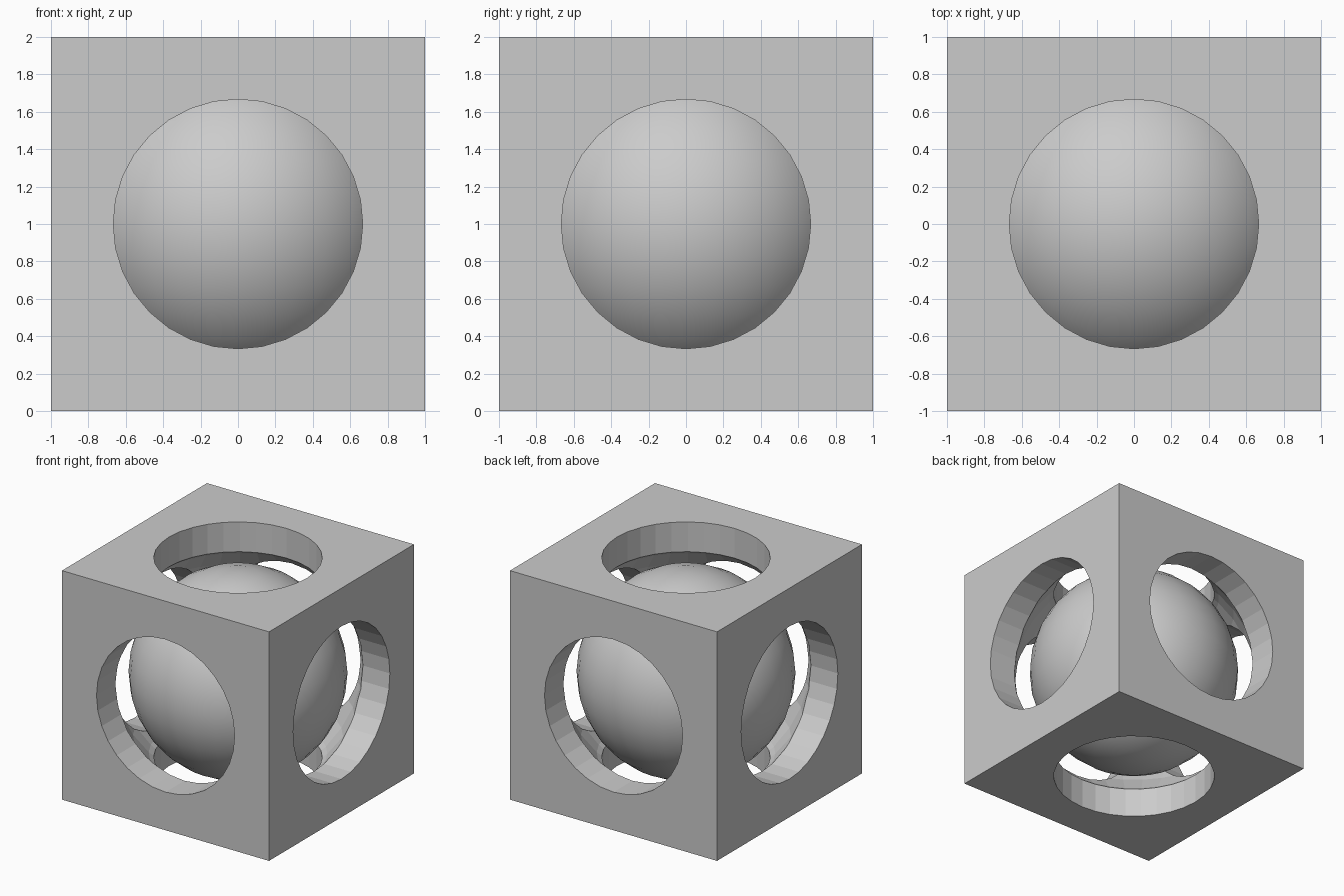
import bpy
from math import pi

default = bpy.data.objects.get("Cube")
if default:
    bpy.data.objects.remove(default, do_unlink=True)

CENTRE = (0, 0, 1)
HOLE_R, CAVITY_R, BALL_R = 0.667, 1.0, 0.867

grey = bpy.data.materials.new("light_grey")
grey.use_nodes = True
colour = (0.6, 0.6, 0.6, 1)
grey.diffuse_color = colour
grey.node_tree.nodes["Principled BSDF"].inputs["Base Color"].default_value = colour


def finish(name):
    ob = bpy.context.object
    ob.name = name
    ob.data.materials.append(grey)
    return ob


def sphere(name, radius):
    bpy.ops.mesh.primitive_uv_sphere_add(segments=32, ring_count=16, radius=radius, location=CENTRE)
    return finish(name)


# Cube frame
bpy.ops.mesh.primitive_cube_add(size=2, location=CENTRE)
frame = finish("frame")

# Cutters: one round hole along each axis, then a round cavity
cutters = []
for name, rotation in (("hole_x", (0, pi / 2, 0)), ("hole_y", (pi / 2, 0, 0)), ("hole_z", (0, 0, 0))):
    bpy.ops.mesh.primitive_cylinder_add(vertices=32, radius=HOLE_R, depth=3,
                                        location=CENTRE, rotation=rotation)
    cutters.append(finish(name))
cutters.append(sphere("cavity", CAVITY_R))

for cutter in cutters:
    mod = frame.modifiers.new(cutter.name, "BOOLEAN")
    mod.operation = "DIFFERENCE"
    mod.solver = "EXACT"
    mod.object = cutter

bpy.context.view_layer.objects.active = frame
for cutter in cutters:
    bpy.ops.object.modifier_apply(modifier=cutter.name)
    bpy.data.objects.remove(cutter, do_unlink=True)

# Loose ball inside the frame
ball = sphere("ball", BALL_R)
bpy.ops.object.shade_smooth()
